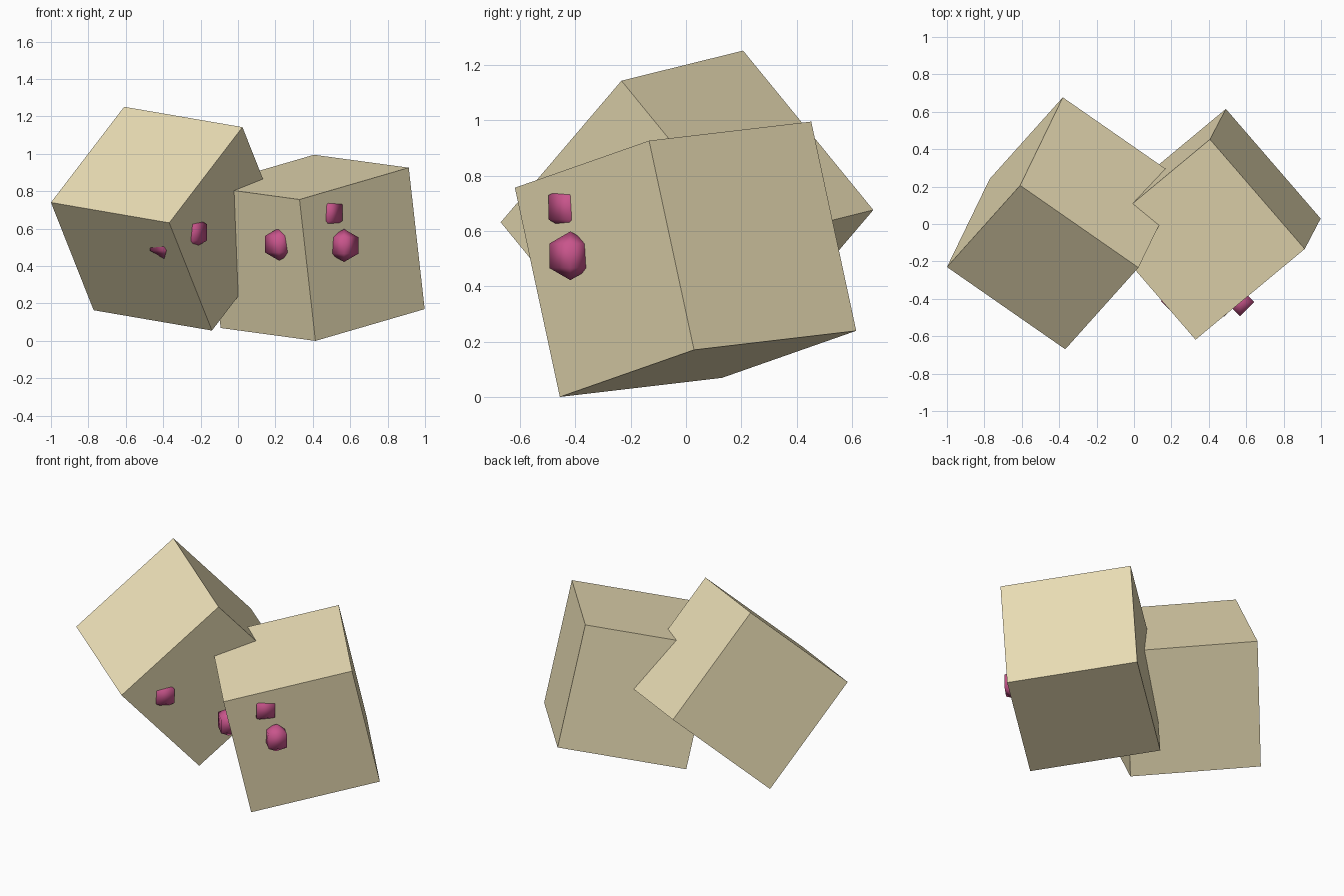
import bpy
from mathutils import Matrix, Vector

if "Cube" in bpy.data.objects:
    bpy.data.objects.remove(bpy.data.objects["Cube"])


def material(name, color):
    mat = bpy.data.materials.new(name)
    mat.diffuse_color = color
    mat.use_nodes = True
    mat.node_tree.nodes["Principled BSDF"].inputs["Base Color"].default_value = mat.diffuse_color
    return mat


tan = material("tan", (0.84, 0.74, 0.47, 1))
pink = material("magenta", (0.58, 0.09, 0.26, 1))
EDGE = 0.778


def tilted_cube(name, corner, a, b):
    """Cube from one corner and two edge directions (third edge is a x b)."""
    u = Vector(a).normalized()
    w = u.cross(Vector(b)).normalized()
    v = w.cross(u)
    centre = Vector(corner) + (u + v + w) * EDGE / 2
    bpy.ops.mesh.primitive_cube_add(size=EDGE)
    ob = bpy.context.object
    ob.name = name
    ob.matrix_world = Matrix.Translation(centre) @ Matrix((u, v, w)).transposed().to_4x4()
    ob.data.materials.append(tan)


# Two interpenetrating tumbled cubes
tilted_cube("left_block", (-1.0, -0.23, 0.74), (0.39, 0.435, 0.51), (0.63, -0.44, -0.11))
tilted_cube("right_block", (0.414, -0.456, 0.0), (0.584, 0.485, 0.17), (-0.505, 0.59, 0.07))

# Low-poly beads half sunk into the front faces
beads = [(-0.395, -0.42, 0.527), (-0.243, -0.413, 0.58), (0.22, -0.412, 0.517),
         (0.482, -0.42, 0.685), (0.567, -0.418, 0.51)]
for i, pos in enumerate(beads):
    bpy.ops.mesh.primitive_uv_sphere_add(segments=4, ring_count=3, radius=0.088, location=pos)
    ob = bpy.context.object
    ob.name = f"bead_{i + 1}"
    ob.data.materials.append(pink)
    bpy.ops.object.shade_smooth()
